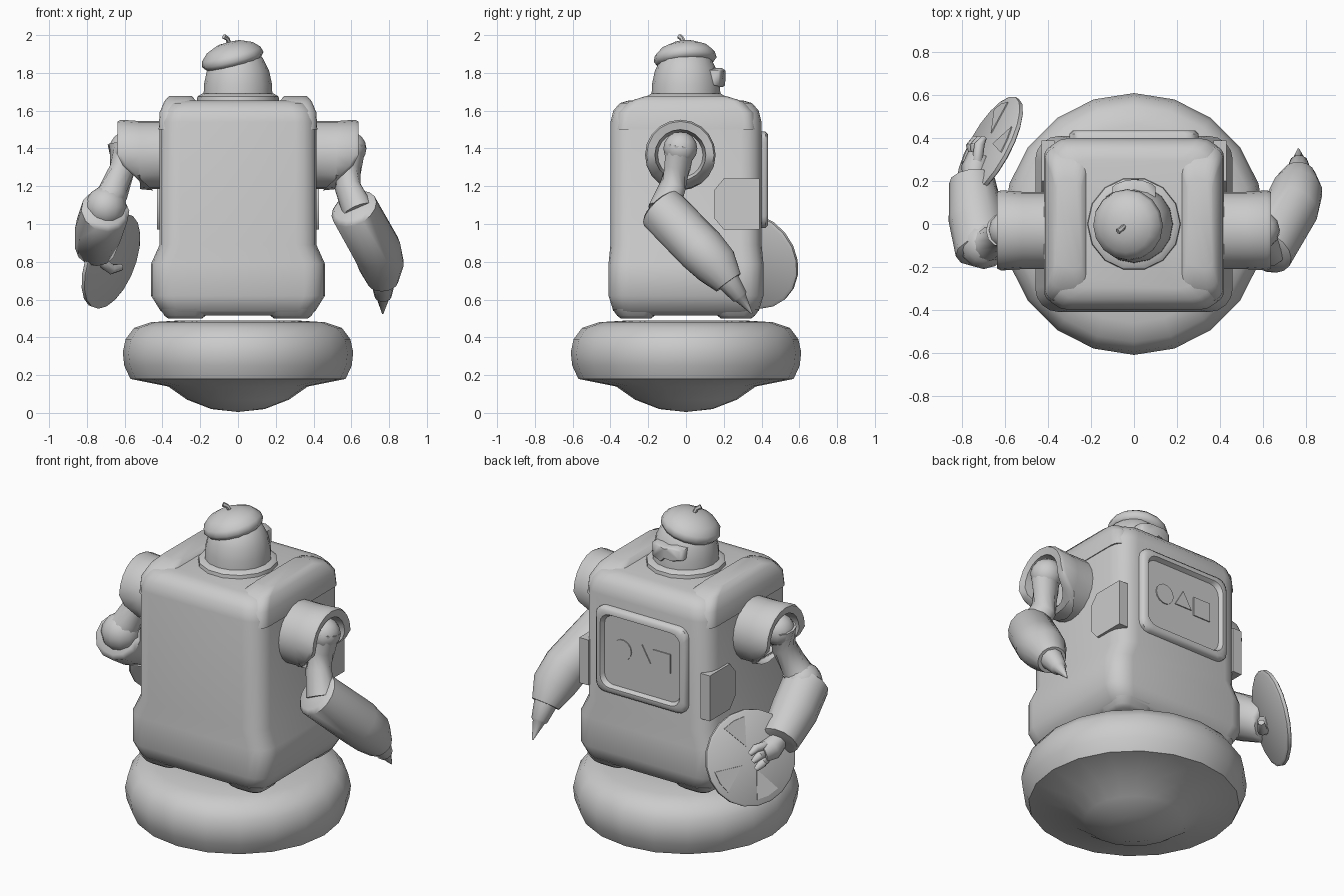
import bpy, bmesh, math
from mathutils import Vector, Matrix

cube = bpy.data.objects.get("Cube")
if cube:
    bpy.data.objects.remove(cube, do_unlink=True)

grey = bpy.data.materials.new("plain grey")
grey.use_nodes = True
grey.diffuse_color = (0.6, 0.6, 0.6, 1)
grey.node_tree.nodes["Principled BSDF"].inputs["Base Color"].default_value = (0.6, 0.6, 0.6, 1)


def loft(name, rings, angle=50):
    """Skin a stack of equal rings and cap both ends."""
    bm = bmesh.new()
    rows = [[bm.verts.new(p) for p in ring] for ring in rings]
    n = len(rows[0])
    for a, b in zip(rows, rows[1:]):
        for i in range(n):
            j = (i + 1) % n
            bm.faces.new((a[i], a[j], b[j], b[i]))
    bm.faces.new(rows[0][::-1])
    bm.faces.new(rows[-1])
    bmesh.ops.remove_doubles(bm, verts=bm.verts, dist=1e-5)
    bmesh.ops.recalc_face_normals(bm, faces=bm.faces)
    mesh = bpy.data.meshes.new(name)
    bm.to_mesh(mesh)
    bm.free()
    ob = bpy.data.objects.new(name, mesh)
    bpy.context.collection.objects.link(ob)
    mesh.materials.append(grey)
    bpy.ops.object.select_all(action='DESELECT')
    ob.select_set(True)
    bpy.context.view_layer.objects.active = ob
    bpy.ops.object.shade_smooth_by_angle(angle=math.radians(angle))


def circle(r, n):
    return [(r * math.cos(math.tau * i / n), r * math.sin(math.tau * i / n)) for i in range(n)]


def rounded(hx, hy, r, steps=4):
    """Rounded rectangle outline."""
    pts = []
    for q, (sx, sy) in enumerate(((1, 1), (-1, 1), (-1, -1), (1, -1))):
        for k in range(steps + 1):
            a = (q + k / steps) * math.pi / 2
            pts.append((sx * (hx - r) + r * math.cos(a), sy * (hy - r) + r * math.sin(a)))
    return pts


def lathe(name, profile, n=20, matrix=Matrix(), angle=50):
    loft(name, [[matrix @ Vector((x, y, z)) for x, y in circle(r, n)] for r, z in profile], angle)


def tube(name, path, radii, n=12, angle=50):
    """Round tube along a path with a radius at each point."""
    path = [Vector(p) for p in path]
    rings = []
    for i, p in enumerate(path):
        d = path[min(i + 1, len(path) - 1)] - path[max(i - 1, 0)]
        q = d.to_track_quat('Z', 'Y')
        rings.append([p + q @ Vector((x, y, 0)) for x, y in circle(radii[i], n)])
    loft(name, rings, angle)


def stack(name, levels, centre=(0, 0)):
    """Rounded boxes: each level is half x, half y, corner radius, height."""
    cx, cy = centre
    loft(name, [[(cx + x, cy + y, z) for x, y in rounded(hx, hy, r)] for hx, hy, r, z in levels], 60)


def prism(name, outline, matrix, depth):
    loft(name, [[matrix @ Vector((x, y, z)) for x, y in outline] for z in (0, depth)])


def ball(name, centre, r):
    prof = [(r * math.sin(math.pi * k / 8), -r * math.cos(math.pi * k / 8)) for k in range(9)]
    lathe(name, prof, 12, Matrix.Translation(centre))


# Rounded base
lathe("hover_base", [(0, 0.005), (0.14, 0.02), (0.27, 0.07), (0.37, 0.14), (0.57, 0.18),
                     (0.602, 0.25), (0.61, 0.32), (0.595, 0.39), (0.55, 0.45), (0.46, 0.48),
                     (0.3, 0.49), (0, 0.49)], 20)

# Body with flared skirt, corner feet and shoulder slabs
stack("body", [(0.37, 0.34, 0.08, 0.515), (0.41, 0.385, 0.09, 0.54), (0.46, 0.41, 0.11, 0.62),
               (0.46, 0.41, 0.11, 0.79), (0.415, 0.40, 0.11, 0.89), (0.415, 0.40, 0.11, 1.54),
               (0.40, 0.385, 0.11, 1.60), (0.365, 0.35, 0.1, 1.64), (0.31, 0.30, 0.1, 1.655)])
for sx in (1, -1):
    side = "left" if sx > 0 else "right"
    for sy, end in ((1, "back"), (-1, "front")):
        stack(f"{side}_{end}_foot", [(0.09, 0.08, 0.05, 0.50), (0.11, 0.10, 0.06, 0.515),
                                     (0.13, 0.125, 0.07, 0.55)], (sx * 0.28, sy * 0.265))
    stack(f"{side}_shoulder_slab", [(0.115, 0.37, 0.06, 1.5), (0.11, 0.36, 0.06, 1.59),
                                    (0.085, 0.30, 0.05, 1.65), (0.06, 0.21, 0.04, 1.678)], (sx * 0.305, 0))
    # Side hatch
    hatch = [(0.39, 0.97), (0.20, 0.97), (0.15, 1.03), (0.15, 1.18), (0.20, 1.24), (0.39, 1.24)]
    loft(f"{side}_hatch", [[(sx * x, y, z) for y, z in hatch] for x in (0.37, 0.43)])

    # Shoulder hood: hollow cylinder, its lower lip cut back
    hood = []
    for r, x in ((0.18, 0.40), (0.18, 0.52), (0.187, 0.62), (0.178, 0.638), (0.135, 0.63), (0.12, 0.50)):
        ring = []
        for y, z in circle(r, 20):
            cut = 0.17 * max(0, (-z - 0.03) / 0.157) if x > 0.53 else 0
            ring.append((sx * (x - cut), y - 0.03, z + 1.365))
        hood.append(ring)
    loft(f"{side}_shoulder_hood", hood)
    ball(f"{side}_shoulder_joint", (sx * 0.59, -0.03, 1.4), 0.09)

# Screen with a framed recess and three symbols
frame = []
for hx, hz, y in ((0.30, 0.255, 0.38), (0.30, 0.255, 0.42), (0.285, 0.24, 0.435),
                  (0.262, 0.217, 0.435), (0.25, 0.205, 0.41)):
    frame.append([(x, y, z + 1.235) for x, z in rounded(hx, hz, 0.06)])
loft("screen_frame", frame)
for name, cx, r, n, turn in (("circle", 0.13, 0.06, 14, 0), ("triangle", 0, 0.065, 3, 90), ("square", -0.13, 0.08, 4, 45)):
    m = Matrix.Translation((cx, 0.416, 1.255)) @ Matrix.Rotation(math.pi / 2, 4, 'X') @ Matrix.Rotation(math.radians(turn), 4, 'Z')
    prism(f"screen_{name}", circle(r, n), m, 0.008)

# Collar, head, visor
lathe("collar", [(0.22, 1.64), (0.215, 1.675), (0.19, 1.69), (0, 1.69)], 14)
lathe("head", [(0.182, 1.68), (0.18, 1.74), (0.165, 1.81), (0.13, 1.88), (0.07, 1.92), (0, 1.93)], 16)
visor = []
for scale, depth in ((1, 0.14), (1, 0.195), (0.85, 0.208)):
    visor.append([(x * scale, depth - 2.2 * x * x, 1.775 + z * scale) for x, z in
                  ((0.1, 0.04), (0.05, 0.05), (0, 0.045), (-0.05, 0.05), (-0.1, 0.04), (-0.1, -0.02),
                   (-0.05, -0.03), (0, -0.02), (0.03, -0.05), (0.1, -0.04))])
loft("visor", visor)

# Tilted beret and stem
tilt = Matrix.Translation((-0.03, -0.005, 1.88)) @ Matrix.Rotation(math.radians(-14), 4, 'Y') @ Matrix.Rotation(0.08, 4, 'X')
lathe("beret", [(0.12, -0.04), (0.15, -0.032), (0.167, -0.01), (0.16, 0.02),
                (0.125, 0.055), (0.065, 0.08), (0, 0.086)], 16, tilt, 75)
tube("beret_stem", [(-0.045, -0.01, 1.95), (-0.055, -0.02, 1.98), (-0.075, -0.035, 1.993)], [0.012, 0.012, 0.014], 6)

# Left arm ending in a pointed pencil tool
tube("left_upper_arm", [(0.60, -0.03, 1.42), (0.585, -0.045, 1.3), (0.58, -0.07, 1.2), (0.635, -0.12, 1.07)],
     [0.08, 0.07, 0.07, 0.085])
tube("left_forearm", [(0.608, -0.142, 1.093), (0.614, -0.13, 1.08), (0.735, 0.08, 0.865),
                      (0.76, 0.16, 0.78), (0.768, 0.225, 0.69)],
     [0.105, 0.128, 0.13, 0.12, 0.08], 16)
tube("left_pencil", [(0.768, 0.215, 0.71), (0.768, 0.285, 0.615), (0.768, 0.29, 0.608), (0.766, 0.35, 0.525)],
     [0.068, 0.045, 0.034, 0.004], 10)

# Right arm
tube("right_upper_arm", [(-0.61, -0.03, 1.42), (-0.61, -0.05, 1.3), (-0.66, -0.09, 1.17), (-0.71, -0.1, 1.08)],
     [0.08, 0.07, 0.08, 0.1])
ball("right_elbow", (-0.70, -0.1, 1.09), 0.11)
tube("right_forearm", [(-0.70, -0.14, 1.08), (-0.703, -0.125, 1.07), (-0.735, 0.03, 0.975), (-0.755, 0.2, 0.87), (-0.757, 0.21, 0.865)],
     [0.105, 0.13, 0.13, 0.108, 0.09], 12)
tube("right_hand", [(-0.75, 0.18, 0.88), (-0.74, 0.26, 0.84), (-0.72, 0.32, 0.83)], [0.05, 0.065, 0.055], 8)
for i in range(3):
    z = 0.87 - 0.04 * i
    tube(f"right_finger_{i + 1}", [(-0.73, 0.29, z), (-0.72 - 0.02 * i, 0.37, z + 0.01), (-0.70 - 0.02 * i, 0.40, z - 0.02)],
         [0.025, 0.024, 0.014], 8)
tube("right_thumb", [(-0.72, 0.25, 0.80), (-0.67, 0.28, 0.76), (-0.62, 0.33, 0.77)], [0.03, 0.028, 0.018], 8)

# Palette disc held in the hand, with raised paint wedges
normal = Vector((-0.83, 0.46, 0.32)).normalized()
hold = Matrix.Translation((-0.672, 0.355, 0.805)) @ normal.to_track_quat('Z', 'Y').to_matrix().to_4x4()
lathe("palette", [(0.25, -0.016), (0.265, -0.008), (0.265, 0.01), (0.255, 0.016)], 20, hold)
for i, a in enumerate((0.4, 1.9, 3.6, 5.0)):
    wedge = [(0.07 * math.cos(a), 0.07 * math.sin(a))]
    wedge += [(0.23 * math.cos(a + t), 0.23 * math.sin(a + t)) for t in (-0.3, 0, 0.3)]
    prism(f"palette_paint_{i + 1}", wedge, hold @ Matrix.Translation((0, 0, 0.013)), 0.008)
